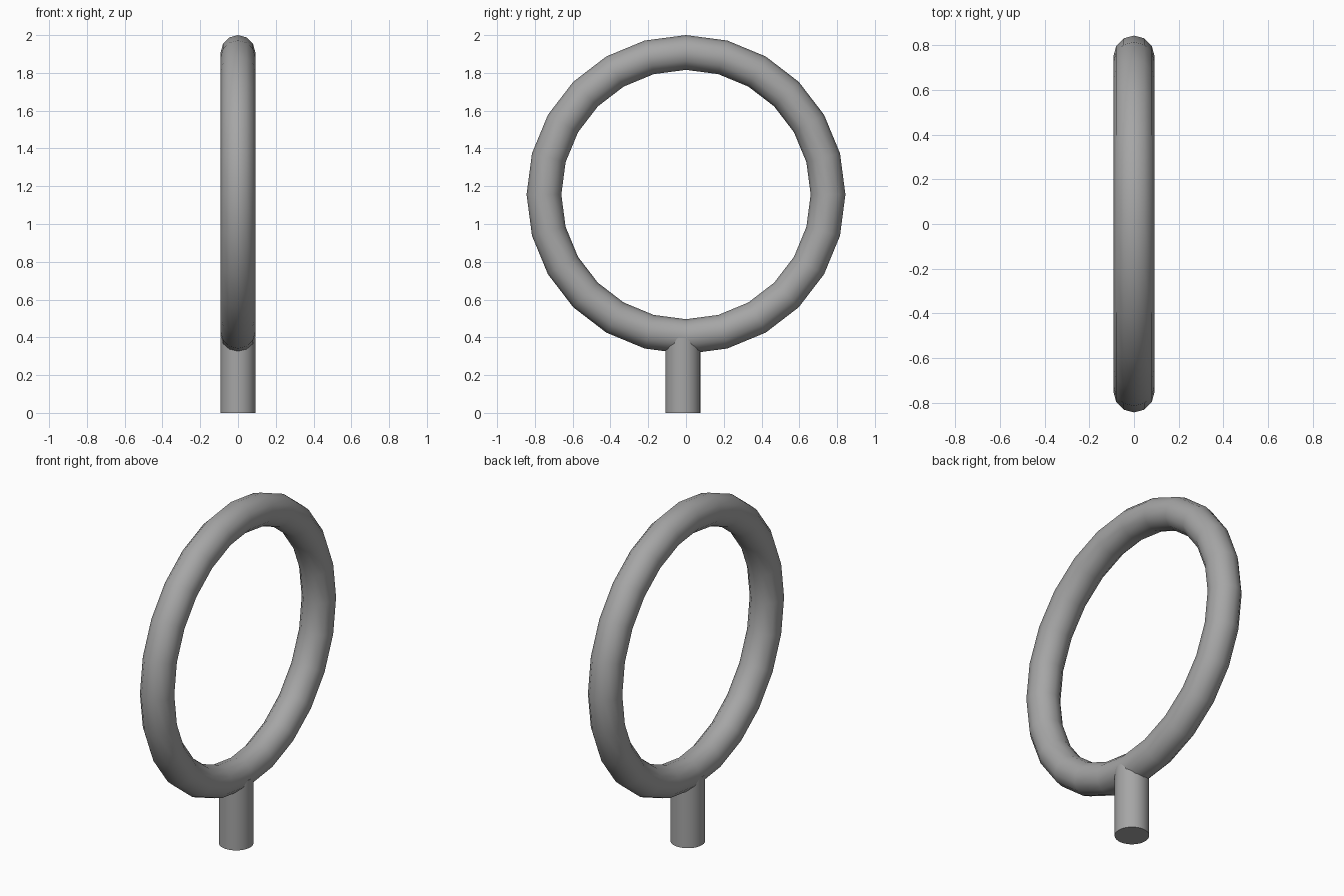
import bpy, math

if "Cube" in bpy.data.objects:
    bpy.data.objects.remove(bpy.data.objects["Cube"])

# Dark grey finish shared by both parts
grey = bpy.data.materials.new("dark_grey")
grey.diffuse_color = (0.38, 0.38, 0.38, 1)
grey.use_nodes = True
grey.node_tree.nodes["Principled BSDF"].inputs["Base Color"].default_value = grey.diffuse_color


def finish(name, angle):
    obj = bpy.context.object
    obj.name = name
    obj.data.materials.append(grey)
    bpy.ops.object.shade_smooth_by_angle(angle=math.radians(angle))


# Upright ring in the YZ plane
bpy.ops.mesh.primitive_torus_add(major_segments=24, minor_segments=12,
                                 major_radius=0.752, minor_radius=0.092,
                                 location=(0, 0, 1.156),
                                 rotation=(0, math.pi / 2, 0))
finish("ring", 60)

# Short round post, slightly off centre, ending inside the ring tube
post_height = 0.40
bpy.ops.mesh.primitive_cylinder_add(vertices=32, radius=0.0925, depth=post_height,
                                    location=(0, -0.017, post_height / 2))
finish("post", 30)
